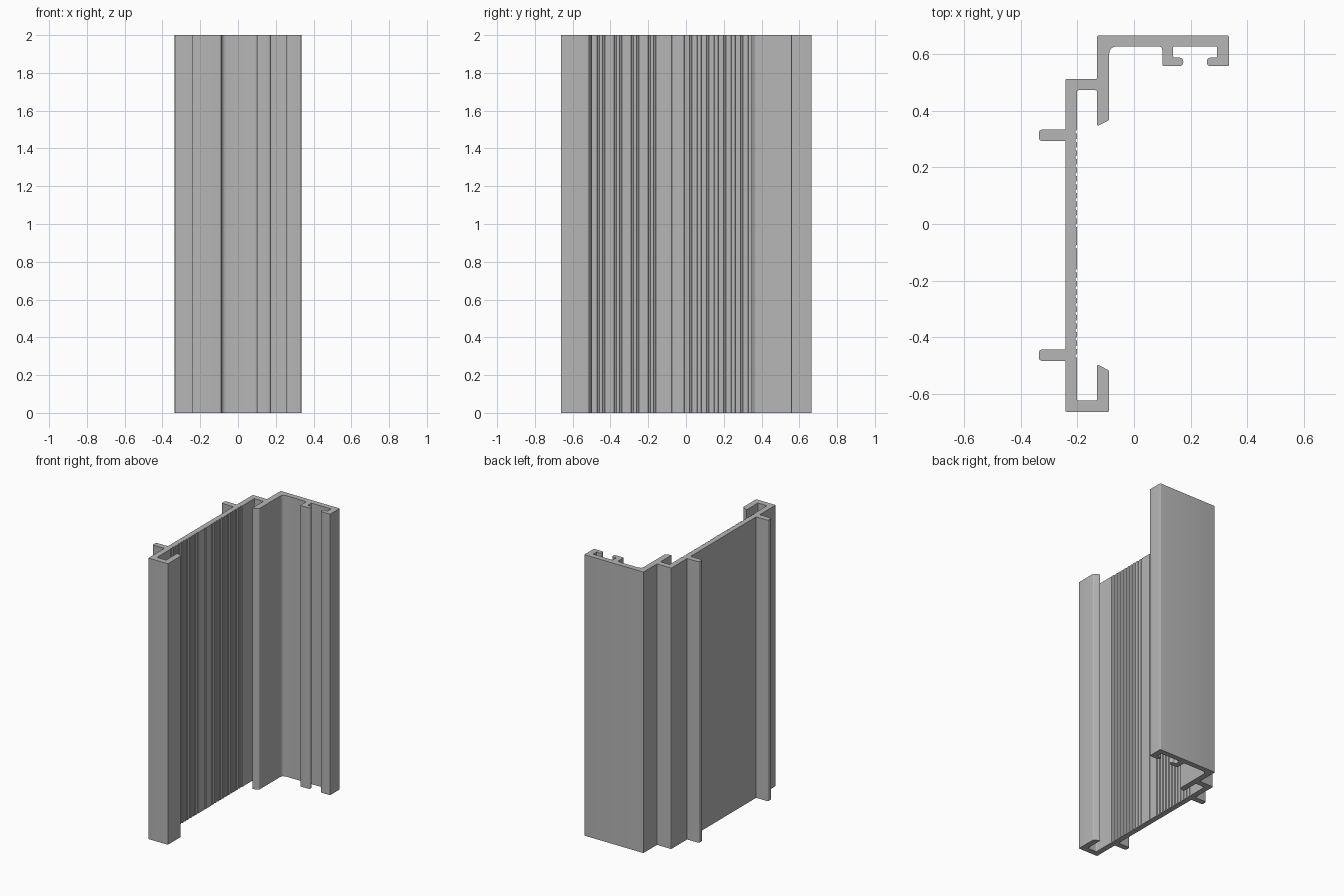
import bpy
import bmesh
from mathutils import Vector

HEIGHT = 2.0
WEB_FACE = -0.202

cube = bpy.data.objects.get("Cube")
if cube:
    bpy.data.objects.remove(cube, do_unlink=True)

# Plain aluminium grey
grey = bpy.data.materials.new("aluminium grey")
grey.use_nodes = True
colour = (0.47, 0.47, 0.47, 1)
grey.diffuse_color = colour
grey.node_tree.nodes["Principled BSDF"].inputs["Base Color"].default_value = colour


def rounded(corners, steps=4):
    """Replace each (x, y, radius) corner by a short arc."""
    out = []
    for i, (x, y, r) in enumerate(corners):
        p = Vector((x, y))
        if r == 0:
            out.append(p)
            continue
        a = Vector(corners[i - 1][:2]) - p
        b = Vector(corners[(i + 1) % len(corners)][:2]) - p
        reach = min(r, a.length * 0.48, b.length * 0.48)
        start, end = p + a.normalized() * reach, p + b.normalized() * reach
        for k in range(steps + 1):
            t = k / steps
            out.append(start * (1 - t) ** 2 + p * 2 * t * (1 - t) + end * t ** 2)
    return out


def soft(points, r=0.006):
    return [(x, y, r) for x, y in points]


def fin(low):
    """Outward rib on the back of the web, listed upwards."""
    back, tip, high = -0.242, -0.335, low + 0.04
    return [(back, low, 0), (tip, low, 0.012), (tip, high, 0.012), (back, high, 0)]


def grooves():
    """Shallow flutes in the web face, listed downwards."""
    centres = [0.325 - 0.03 * i for i in range(12)]
    centres += [-0.08]
    centres += [-0.165 - 0.03 * i for i in range(11)]
    pts = []
    for c in centres:
        pts += [(WEB_FACE, c + 0.006, 0), (WEB_FACE - 0.005, c + 0.004, 0),
                (WEB_FACE - 0.005, c - 0.004, 0), (WEB_FACE, c - 0.006, 0)]
    return pts


# Top flange with its two facing hooks
outline = soft([(-0.13, 0.665), (0.335, 0.665), (0.335, 0.557)])
outline += [(0.257, 0.557, 0.015), (0.257, 0.587, 0.015)]
outline += soft([(0.293, 0.587), (0.293, 0.627), (0.138, 0.627), (0.138, 0.587)])
outline += [(0.174, 0.587, 0.015), (0.174, 0.557, 0.015)]
outline += [(0.1, 0.557, 0.006), (0.1, 0.627, 0.015), (-0.088, 0.627, 0.03)]
# Hanging wall with slanted tip, then the upper channel
outline += soft([(-0.088, 0.366), (-0.13, 0.345), (-0.13, 0.472), (WEB_FACE, 0.472)])
outline += grooves()
# Lower channel and slanted lip
outline += soft([(WEB_FACE, -0.623), (-0.13, -0.623), (-0.13, -0.495),
                 (-0.088, -0.517), (-0.088, -0.663), (-0.242, -0.663)])
# Back of the web with two ribs, then the step up to the flange
outline += fin(-0.483) + fin(0.293)
outline += soft([(-0.242, 0.512), (-0.13, 0.512)])

# Extrude the section upright
bm = bmesh.new()
base = bm.faces.new([bm.verts.new((p.x, p.y, 0)) for p in rounded(outline)])
result = bmesh.ops.extrude_face_region(bm, geom=[base], use_keep_orig=True)
top = [v for v in result["geom"] if isinstance(v, bmesh.types.BMVert)]
bmesh.ops.translate(bm, verts=top, vec=(0, 0, HEIGHT))
bmesh.ops.recalc_face_normals(bm, faces=bm.faces)
caps = [f for f in bm.faces if abs(f.normal.z) > 0.9]
bmesh.ops.triangulate(bm, faces=caps)
mesh = bpy.data.meshes.new("frame_extrusion")
bm.to_mesh(mesh)
bm.free()
mesh.materials.append(grey)

frame = bpy.data.objects.new("frame_extrusion", mesh)
bpy.context.collection.objects.link(frame)
bpy.ops.object.select_all(action="DESELECT")
frame.select_set(True)
bpy.context.view_layer.objects.active = frame
bpy.ops.object.shade_smooth_by_angle(angle=0.6)
